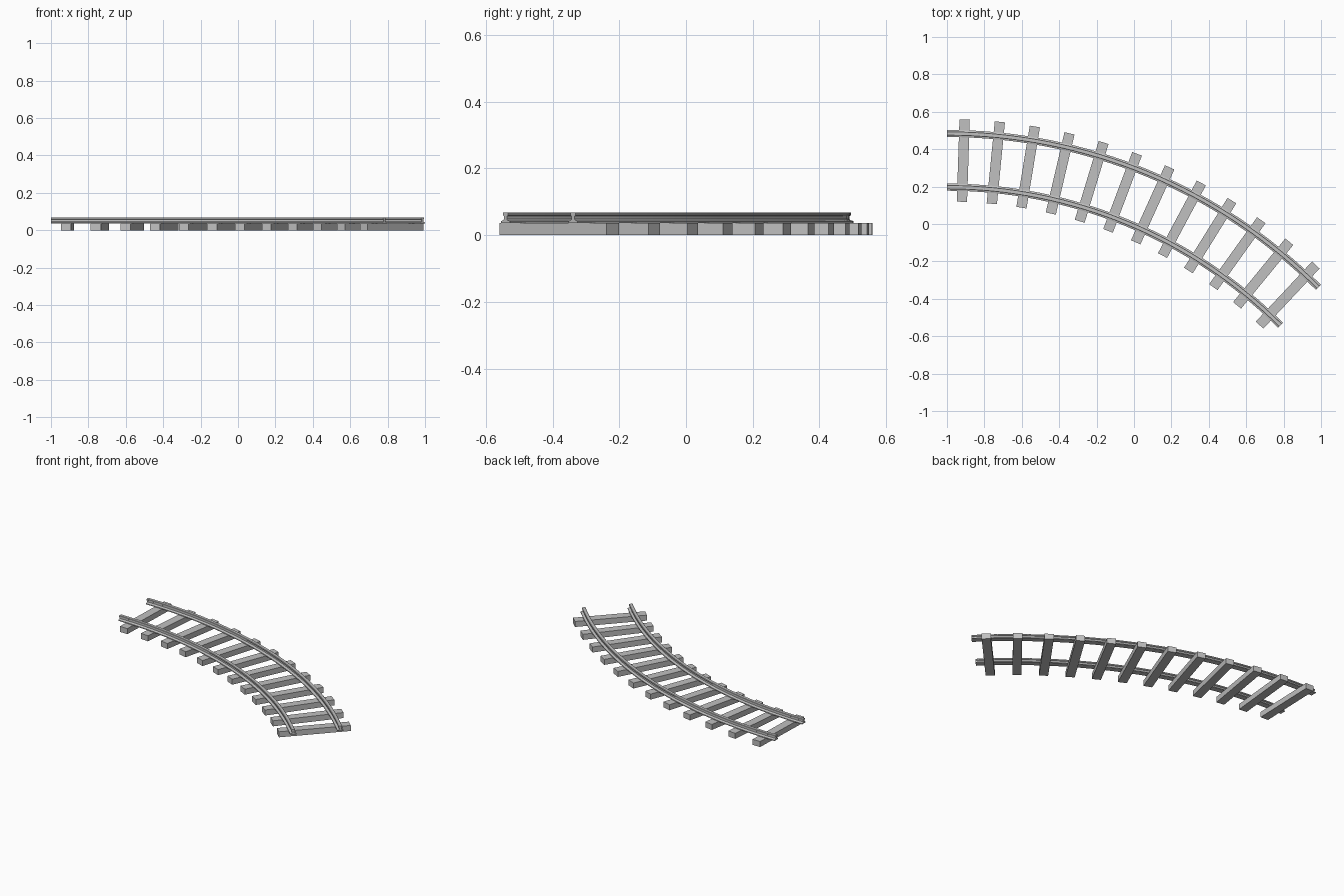
import bpy, bmesh, math

if "Cube" in bpy.data.objects:
    bpy.data.objects.remove(bpy.data.objects["Cube"])

# Shared curve layout: both rails and all sleepers turn about one centre
CX, CY = -1.0, -2.325
SWEEP = math.radians(45)
R_OUTER, R_INNER = 2.809, 2.522
SLEEPERS = 12

grey = bpy.data.materials.new("plain grey")
grey.diffuse_color = (0.53, 0.53, 0.53, 1)
grey.use_nodes = True
grey.node_tree.nodes["Principled BSDF"].inputs["Base Color"].default_value = grey.diffuse_color


def polar(r, a, z):
    return (CX + r * math.sin(a), CY + r * math.cos(a), z)


def finish(name, bm):
    bmesh.ops.recalc_face_normals(bm, faces=bm.faces)
    mesh = bpy.data.meshes.new(name)
    bm.to_mesh(mesh)
    bm.free()
    mesh.materials.append(grey)
    obj = bpy.data.objects.new(name, mesh)
    bpy.context.collection.objects.link(obj)
    return obj


# Rail cross-section, one half: foot, web, head (offset, height)
HALF = [(0.019, 0.0365), (0.019, 0.042), (0.009, 0.045), (0.006, 0.048),
        (0.006, 0.057), (0.011, 0.060), (0.011, 0.067), (0.009, 0.0685)]
PROFILE = HALF + [(-o, z) for o, z in reversed(HALF)]


def rail(name, radius, steps=32):
    bm = bmesh.new()
    rings = [[bm.verts.new(polar(radius + o, SWEEP * i / steps, z)) for o, z in PROFILE]
             for i in range(steps + 1)]
    n = len(PROFILE)
    for a, b in zip(rings, rings[1:]):
        for k in range(n):
            bm.faces.new((a[k], a[(k + 1) % n], b[(k + 1) % n], b[k]))
    bm.faces.new(rings[0])
    bm.faces.new(rings[-1])
    obj = finish(name, bm)
    bpy.ops.object.select_all(action='DESELECT')
    obj.select_set(True)
    bpy.context.view_layer.objects.active = obj
    bpy.ops.object.shade_smooth_by_angle(angle=math.radians(20))


rail("outer_rail", R_OUTER)
rail("inner_rail", R_INNER)

# Sleepers: plain blocks spaced evenly and pointing at the curve centre
LENGTH, WIDTH, HEIGHT = 0.44, 0.055, 0.0365
for i in range(SLEEPERS):
    a = SWEEP * (i + 0.5) / SLEEPERS
    bm = bmesh.new()
    bmesh.ops.create_cube(bm, size=1)
    bmesh.ops.scale(bm, vec=(WIDTH, LENGTH, HEIGHT), verts=bm.verts)
    block = finish(f"sleeper_{i + 1}", bm)
    block.location = polar(2.665, a, HEIGHT / 2)
    block.rotation_euler.z = -a
